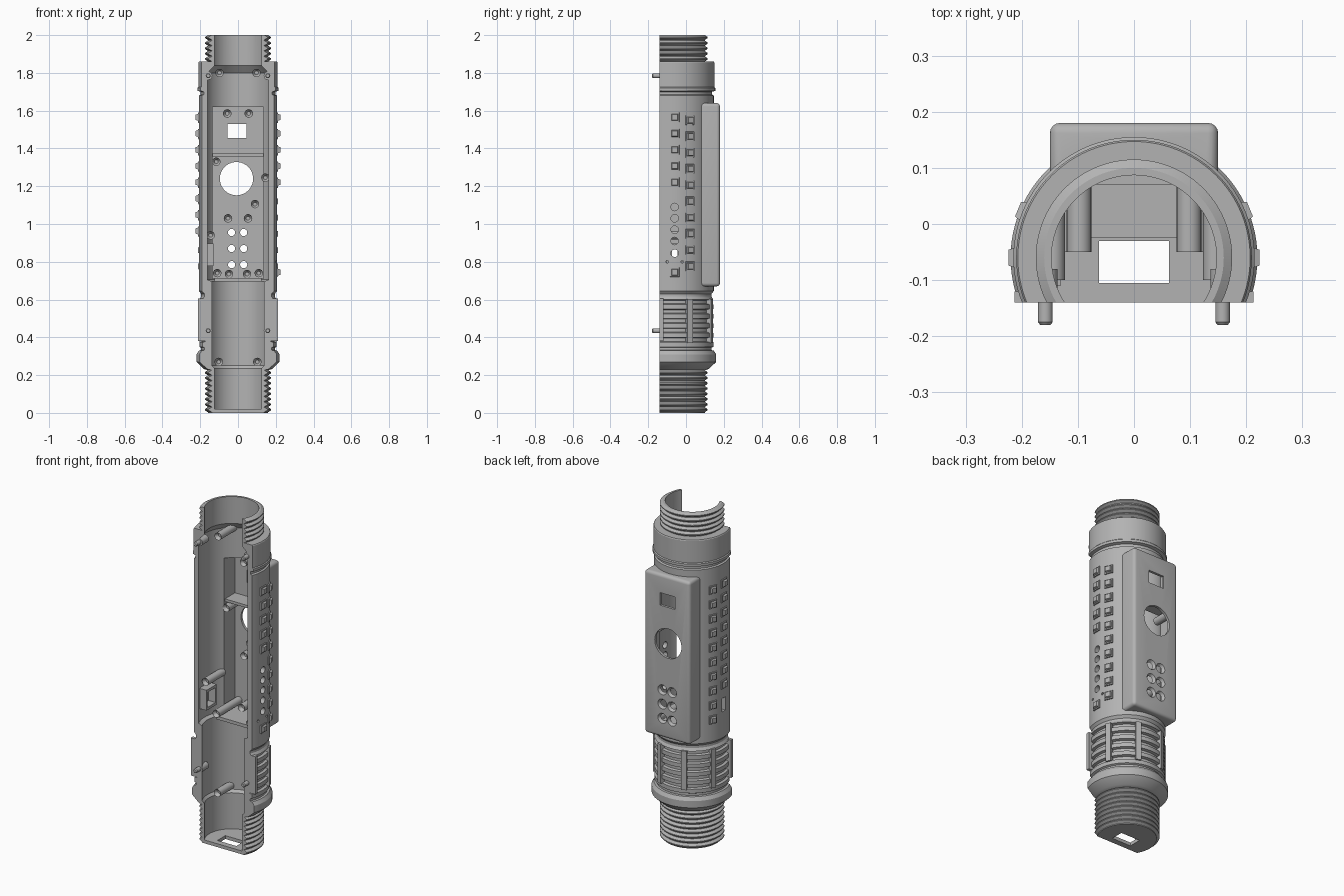
import bpy, bmesh, math
from mathutils import Matrix, Vector

if "Cube" in bpy.data.objects:
    bpy.data.objects.remove(bpy.data.objects["Cube"])

AXIS_Y = -0.06      # tube axis
CUT_Y = -0.14       # parting plane
BODY_R = 0.207

grey = bpy.data.materials.new("warm_grey_plastic")
grey.use_nodes = True
grey.diffuse_color = (0.45, 0.45, 0.45, 1)
grey.node_tree.nodes["Principled BSDF"].inputs["Base Color"].default_value = (0.45, 0.45, 0.45, 1)


def finish(bm, name):
    bmesh.ops.recalc_face_normals(bm, faces=bm.faces)
    mesh = bpy.data.meshes.new(name)
    bm.to_mesh(mesh)
    bm.free()
    mesh.materials.append(grey)
    ob = bpy.data.objects.new(name, mesh)
    bpy.context.collection.objects.link(ob)
    return ob


def activate(ob):
    bpy.ops.object.select_all(action='DESELECT')
    ob.select_set(True)
    bpy.context.view_layer.objects.active = ob


def smooth(ob):
    activate(ob)
    bpy.ops.object.shade_smooth_by_angle(angle=math.radians(30))


def box(bm, lo, hi):
    lo, hi = Vector(lo), Vector(hi)
    m = Matrix.Translation((lo + hi) / 2) @ Matrix.Diagonal((*(hi - lo), 1))
    bmesh.ops.create_cube(bm, size=1, matrix=m)


def rod(bm, start, end, r0, r1=None, seg=24, bore=0):
    # round or four-sided rod from start to end, with an optional bore in its end
    start, end = Vector(start), Vector(end)
    d = end - start
    m = Matrix.Translation((start + end) / 2) @ d.to_track_quat('Z', 'Y').to_matrix().to_4x4()
    if seg == 4:
        m = m @ Matrix.Rotation(math.pi / 4, 4, 'Z')
    geo = bmesh.ops.create_cone(bm, cap_ends=True, segments=seg, radius1=r0,
                                radius2=r0 if r1 is None else r1, depth=d.length, matrix=m)
    if bore:
        faces = {f for v in geo["verts"] for f in v.link_faces}
        cap = max(faces, key=lambda f: f.calc_center_median().dot(d))
        bmesh.ops.inset_region(bm, faces=[cap], thickness=r0 - bore)
        bmesh.ops.translate(bm, verts=cap.verts, vec=-d.normalized() * 0.02)


def lathe(profile, name):
    bm = bmesh.new()
    vs = [bm.verts.new((r, AXIS_Y, z)) for r, z in profile]
    es = [bm.edges.new(p) for p in zip(vs, vs[1:])]
    bmesh.ops.spin(bm, geom=vs + es, axis=(0, 0, 1), cent=(0, AXIS_Y, 0),
                   angle=math.tau, steps=96, use_merge=True)
    bmesh.ops.remove_doubles(bm, verts=bm.verts, dist=0.0001)
    return finish(bm, name)


def combine(target, other, operation):
    mod = target.modifiers.new("combine", 'BOOLEAN')
    mod.object, mod.operation, mod.solver = other, operation, 'EXACT'
    activate(target)
    bpy.ops.object.modifier_apply(modifier=mod.name)
    bpy.data.objects.remove(other)


def radial(angle, r, z):
    return Vector((r * math.cos(angle), AXIS_Y + r * math.sin(angle), z))


def thread(z, turns):
    pts = []
    for i in range(turns):
        b = z + 0.028 * i
        pts += [(0.16, b), (0.175, b + 0.01), (0.175, b + 0.016), (0.16, b + 0.026)]
    return pts


# Outer form: threads, flared ring, vent slats, body and collar
outer = [(0, 0), (0.16, 0)] + thread(0.004, 8)
outer += [(0.18, 0.232), (0.22, 0.27), (0.22, 0.31), (0.207, 0.33), (0.195, 0.332), (0.195, 0.345)]
for i in range(5):
    z = 0.35 + 0.05 * i
    outer += [(0.205, z), (0.205, z + 0.024), (0.19, z + 0.028), (0.19, z + 0.046)]
outer += [(0.205, 0.6), (0.195, 0.615), (0.195, 0.63), (BODY_R, 0.645), (BODY_R, 1.68),
          (0.198, 1.685), (0.198, 1.70), (0.215, 1.705), (0.215, 1.72), (0.21, 1.725),
          (0.21, 1.855), (0.207, 1.86), (0.16, 1.86)]
outer += thread(1.861, 4) + [(0.16, 1.975), (0.175, 1.985), (0.175, 1.99), (0.16, 2), (0, 2)]
shell = lathe(outer, "half_shell")

# Raised rear control box
bm = bmesh.new()
box(bm, (-0.15, 0.04, 0.67), (0.15, 0.18, 1.64))
bmesh.ops.bevel(bm, geom=bm.edges[:], offset=0.018, segments=4, profile=0.5, affect='EDGES')
combine(shell, finish(bm, "rear_box"), 'UNION')

# Hollow chamber, box recess, parting cut
inner = [(0, 0.02), (0.147, 0.02), (0.147, 0.235), (0.16, 0.25), (0.16, 0.695), (0.18, 0.705),
         (0.18, 1.80), (0.147, 1.84), (0.147, 2.1), (0, 2.1)]
combine(shell, lathe(inner, "chamber_cutter"), 'DIFFERENCE')
bm = bmesh.new()
box(bm, (-0.135, 0, 0.712), (0.135, 0.165, 1.62))
combine(shell, finish(bm, "recess_cutter"), 'DIFFERENCE')
bm = bmesh.new()
box(bm, (-1, -1, -1), (1, CUT_Y, 3))
combine(shell, finish(bm, "parting_cutter"), 'DIFFERENCE')

# Openings: floor slot, display window, round port, lamp holes, side holes
bm = bmesh.new()
box(bm, (-0.0625, -0.105, -0.1), (0.0625, -0.03, 0.1))
box(bm, (-0.055, 0.14, 1.455), (0.045, 0.25, 1.53))
rod(bm, (-0.008, 0.14, 1.24), (-0.008, 0.25, 1.24), 0.088, seg=64)
for x in (-0.034, 0.03):
    for z in (0.785, 0.87, 0.955):
        rod(bm, (x, 0.162, z), (x, 0.185, z), 0.017, 0.033)
for z in (0.845, 0.91, 0.97, 1.03, 1.09):
    rod(bm, (0.12, AXIS_Y, z), (0.25, AXIS_Y, z), 0.02)
for y in (-0.1, -0.02):
    rod(bm, (0.12, y, 0.8), (0.25, y, 0.8), 0.007, seg=12)
box(bm, (-0.25, -0.075, 0.8), (-0.12, -0.045, 0.88))
combine(shell, finish(bm, "opening_cutter"), 'DIFFERENCE')
smooth(shell)

# Square side buttons
rows = {
    "right_buttons": (0, [1.565 - 0.086 * i for i in range(8)]),
    "left_buttons": (1, [1.565 - 0.086 * i for i in range(5)] + [0.745]),
}
for name, (side, heights) in rows.items():
    bm = bmesh.new()
    upper = math.asin(0.08 / BODY_R)
    spots = [(0, z) for z in heights] + [(upper, 1.55 - 0.086 * i) for i in range(10)]
    for a, z in spots:
        a = a if side else math.pi - a
        rod(bm, radial(a, 0.195, z), radial(a, 0.213, z), 0.036, 0.034, seg=4)
        rod(bm, radial(a, 0.21, z), radial(a, 0.224, z), 0.026, 0.02, seg=4)
    finish(bm, name)

# Upright bars across the vent slats, with pads at the parting plane
bm = bmesh.new()
for deg in (22.5, 67.5, 112.5, 157.5):
    a = math.radians(deg)
    m = Matrix.Translation(radial(a, 0.2, 0.487)) @ Matrix.Rotation(a, 4, 'Z')
    bmesh.ops.create_cube(bm, size=1, matrix=m @ Matrix.Diagonal((0.028, 0.03, 0.232, 1)))
for s in (-1, 1):
    box(bm, (s * 0.19 - 0.023, CUT_Y, 0.38), (s * 0.19 + 0.023, -0.12, 0.605))
finish(bm, "vent_bars")

# Inner shelves
bm = bmesh.new()
box(bm, (-0.136, 0.07, 1.357), (0.136, 0.166, 1.373))
box(bm, (-0.125, -0.025, 0.695), (0.125, 0.14, 0.714))
finish(bm, "inner_shelves")

# Screw posts: x, z, front y, rear y
posts = [(-0.115, 1.33, 0.05, 0.17), (0.145, 1.245, -0.1, 0.06), (0.09, 1.105, 0.1, 0.17),
         (-0.145, 0.94, -0.1, 0.06)]
for s in (-1, 1):
    posts += [(s * 0.098, 1.8, -0.05, 0.1), (s * 0.057, 1.585, 0.13, 0.17),
              (s * 0.053, 1.03, 0.13, 0.17), (s * 0.11, 0.74, -0.05, 0.17),
              (s * 0.048, 0.735, 0.1, 0.17), (s * 0.102, 0.27, -0.05, 0.08)]
bm = bmesh.new()
for x, z, front, rear in posts:
    rod(bm, (x, rear, z), (x, front, z), 0.022, bore=0.01)
smooth(finish(bm, "screw_posts"))

# Alignment pins on the parting plane
bm = bmesh.new()
for s in (-1, 1):
    for z in (0.435, 1.785):
        rod(bm, (s * 0.158, -0.08, z), (s * 0.158, CUT_Y, z), 0.022)
        rod(bm, (s * 0.158, CUT_Y, z), (s * 0.158, -0.175, z), 0.013)
        rod(bm, (s * 0.158, -0.175, z), (s * 0.158, -0.18, z), 0.013, 0.009)
smooth(finish(bm, "alignment_pins"))

# Frame around the side socket
bm = bmesh.new()
for z in (0.785, 0.89):
    box(bm, (-0.178, -0.11, z - 0.008), (-0.13, -0.015, z + 0.008))
for y in (-0.11, -0.025):
    box(bm, (-0.178, y, 0.785), (-0.13, y + 0.01, 0.89))
finish(bm, "socket_frame")
